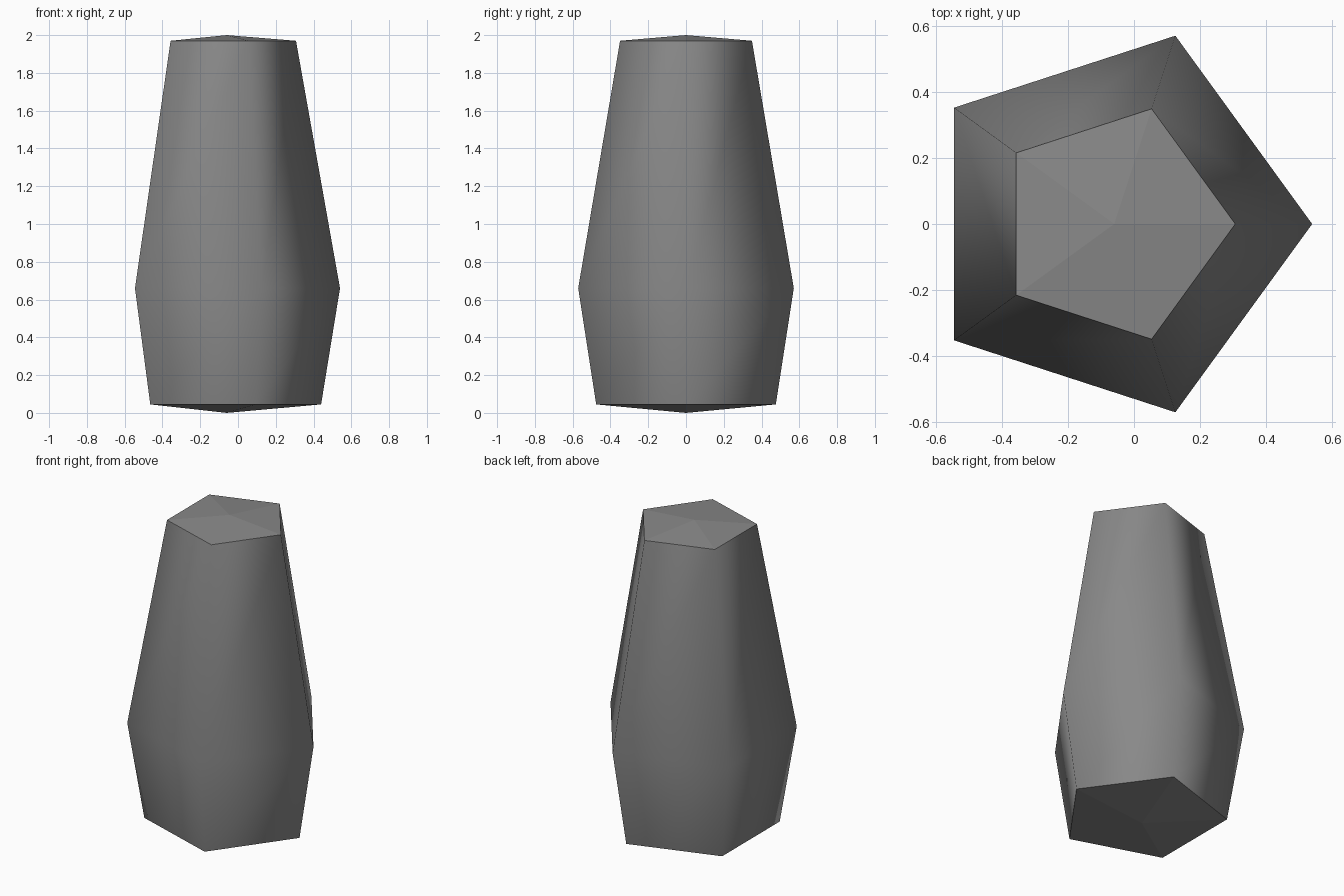
import bpy, bmesh, math

default = bpy.data.objects.get("Cube")
if default:
    bpy.data.objects.remove(default)

SIDES = 5
CENTRE_X = -0.06
RINGS = [(0.50, 0.045), (0.60, 0.66), (0.367, 1.97)]  # radius, height

grey = bpy.data.materials.new("stone grey")
grey.use_nodes = True
colour = (0.25, 0.25, 0.25, 1)
grey.diffuse_color = colour
grey.node_tree.nodes["Principled BSDF"].inputs["Base Color"].default_value = colour

bm = bmesh.new()


def ring(radius, z):
    angles = [math.tau * i / SIDES for i in range(SIDES)]
    return [bm.verts.new((CENTRE_X + radius * math.cos(a), radius * math.sin(a), z))
            for a in angles]


# Five-sided body, shaded smooth around the corners
rings = [ring(r, z) for r, z in RINGS]
for low, high in zip(rings, rings[1:]):
    for i in range(SIDES):
        j = (i + 1) % SIDES
        bm.faces.new((low[i], low[j], high[j], high[i])).smooth = True

# Shallow pointed caps with crisp rims and flat facets
for rim, z in ((rings[0], 0), (rings[-1], 2)):
    tip = bm.verts.new((CENTRE_X, 0, z))
    for i in range(SIDES):
        face = bm.faces.new((rim[i], rim[(i + 1) % SIDES], tip))
        face.smooth = False
        for edge in face.edges:
            edge.smooth = False

bmesh.ops.recalc_face_normals(bm, faces=bm.faces)
mesh = bpy.data.meshes.new("faceted_stone")
bm.to_mesh(mesh)
bm.free()
mesh.materials.append(grey)
stone = bpy.data.objects.new("faceted_stone", mesh)
bpy.context.collection.objects.link(stone)
